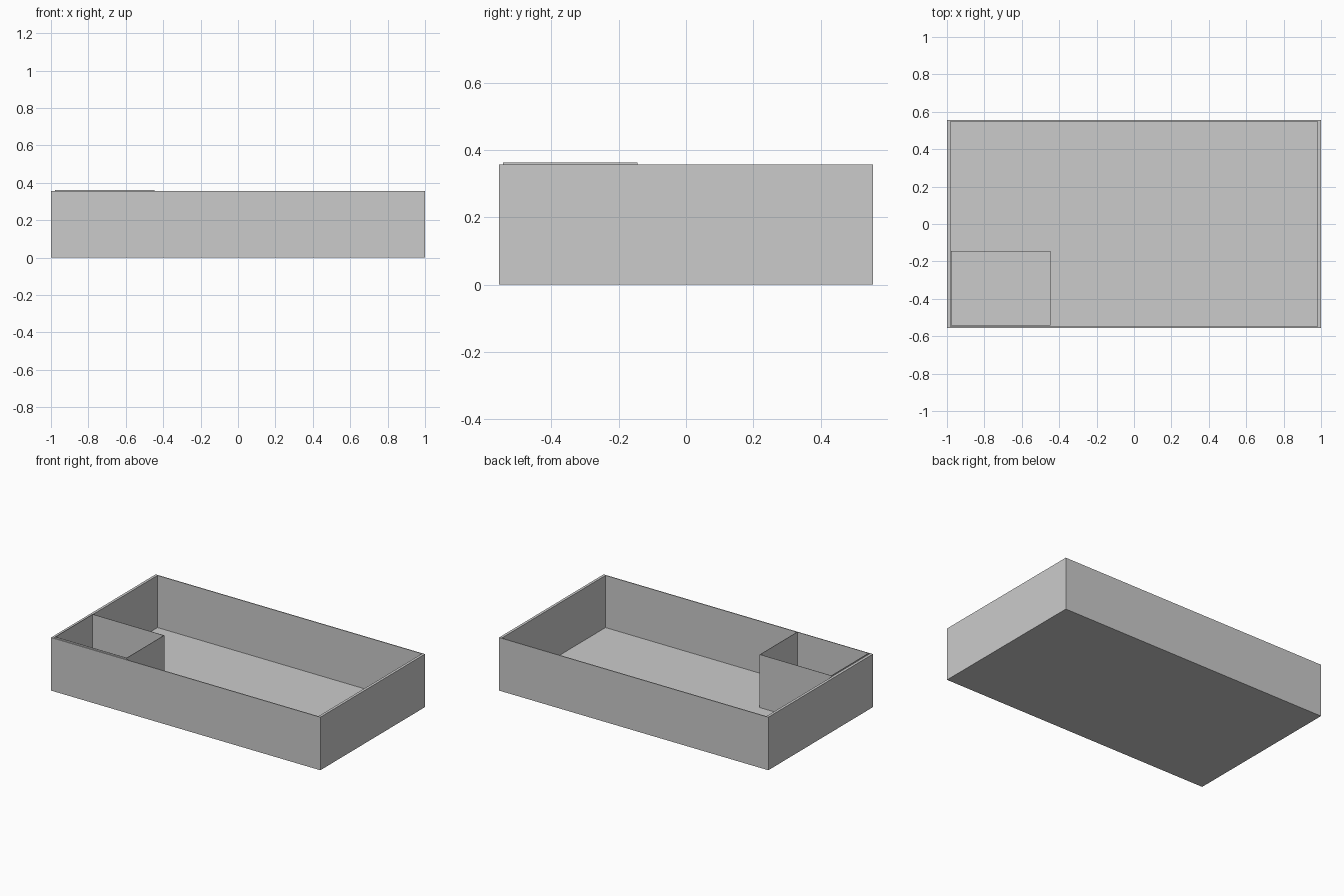
import bpy
import bmesh

cube = bpy.data.objects.get("Cube")
if cube:
    bpy.data.objects.remove(cube, do_unlink=True)

grey = bpy.data.materials.new("light_grey")
grey.use_nodes = True
GREY = (0.6, 0.6, 0.6, 1.0)
grey.diffuse_color = GREY
grey.node_tree.nodes["Principled BSDF"].inputs["Base Color"].default_value = GREY


def open_box(name, low, high, wall_x, wall_y, floor):
    """Box open at the top, hollowed by insetting its top and pushing it down."""
    bm = bmesh.new()
    bmesh.ops.create_cube(bm, size=1)
    for v in bm.verts:
        v.co = [(a + b) / 2 + c * (b - a) for a, b, c in zip(low, high, v.co)]
    top = max(bm.faces, key=lambda f: f.calc_center_median().z)
    cx, cy = (low[0] + high[0]) / 2, (low[1] + high[1]) / 2

    # Rim
    bmesh.ops.inset_individual(bm, faces=[top], thickness=0.001)
    for v in top.verts:
        v.co.x = high[0] - wall_x if v.co.x > cx else low[0] + wall_x
        v.co.y = high[1] - wall_y if v.co.y > cy else low[1] + wall_y

    # Cavity
    pit = bmesh.ops.extrude_discrete_faces(bm, faces=[top])["faces"][0]
    for v in pit.verts:
        v.co.z = low[2] + floor

    bmesh.ops.recalc_face_normals(bm, faces=bm.faces)
    mesh = bpy.data.meshes.new(name)
    bm.to_mesh(mesh)
    bm.free()
    mesh.materials.append(grey)
    obj = bpy.data.objects.new(name, mesh)
    bpy.context.collection.objects.link(obj)
    return obj


# Large tray
open_box("tray", (-1, -0.555, 0), (1, 0.555, 0.356), 0.018, 0.006, 0.006)

# Small compartment standing in the front right corner
open_box("compartment", (-0.979, -0.543, 0.006), (-0.446, -0.144, 0.362),
         0.003, 0.003, 0.006)
